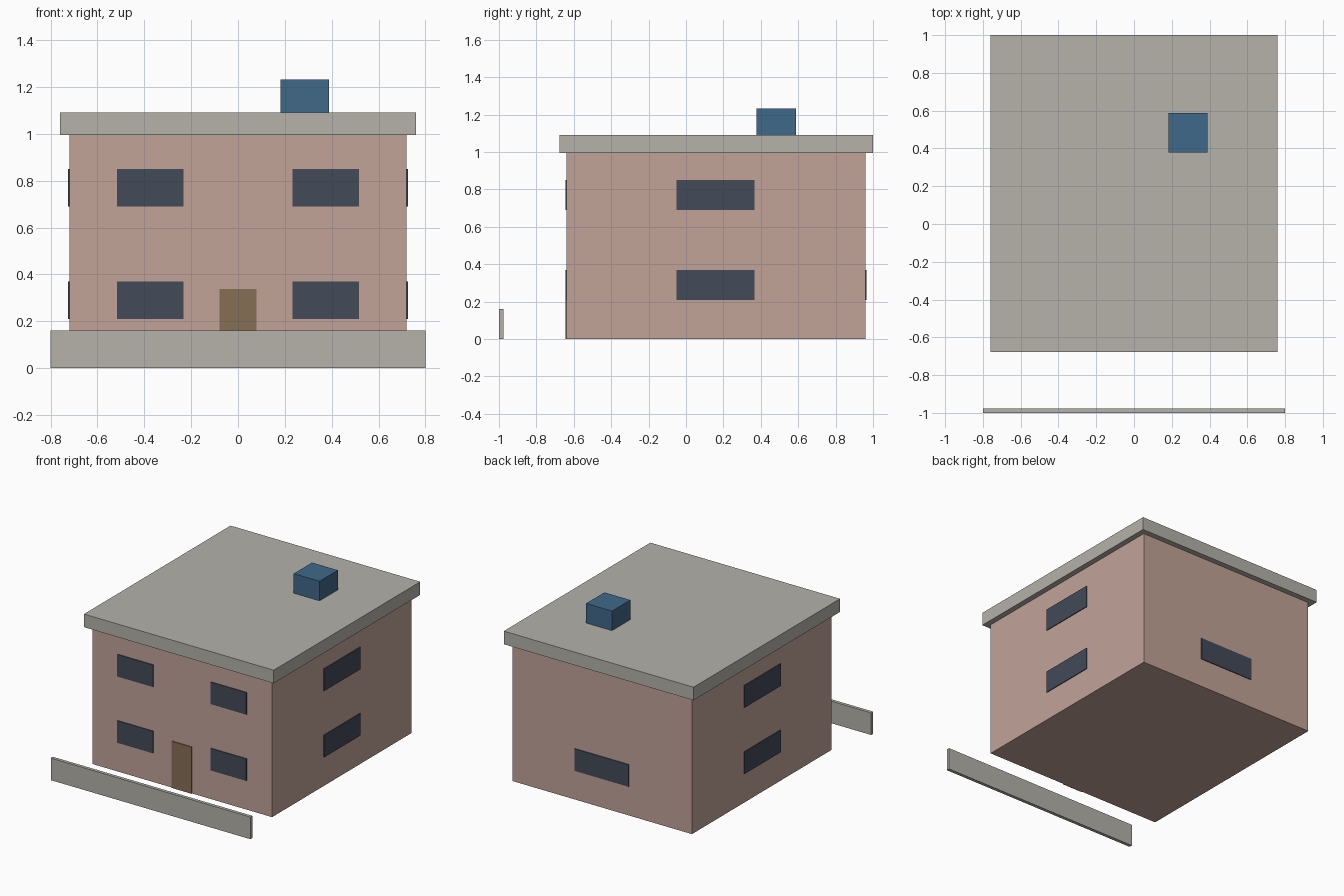
import bpy

if "Cube" in bpy.data.objects:
    bpy.data.objects.remove(bpy.data.objects["Cube"])


def material(name, rgb):
    # 8-bit sRGB to linear
    lin = [((c / 255 + 0.055) / 1.055) ** 2.4 for c in rgb]
    m = bpy.data.materials.new(name)
    m.diffuse_color = (*lin, 1)
    m.use_nodes = True
    m.node_tree.nodes["Principled BSDF"].inputs["Base Color"].default_value = m.diffuse_color
    return m


CONCRETE = material("concrete_grey", (181, 178, 170))
PLASTER = material("wall_pink", (194, 163, 152))
GLASS = material("window_dark_blue", (66, 74, 88))
WOOD = material("door_brown", (134, 110, 84))
BLUE = material("vent_blue", (64, 104, 138))


def box(name, x, y, z, mat):
    """Box from (min, max) ranges on each axis."""
    bpy.ops.mesh.primitive_cube_add(size=1, location=[sum(r) / 2 for r in (x, y, z)])
    ob = bpy.context.object
    ob.name = name
    ob.scale = [r[1] - r[0] for r in (x, y, z)]
    bpy.ops.object.transform_apply(location=False, rotation=False, scale=True)
    ob.data.materials.append(mat)
    return ob


W, FRONT, BACK = 0.72, -0.638, 0.96   # wall half width, front and back y
T = 0.006                             # plate projection

# Main masses
box("walls", (-W, W), (FRONT, BACK), (0, 0.995), PLASTER)
box("roof_slab", (-0.76, 0.76), (-0.677, 1.0), (0.995, 1.09), CONCRETE)
box("roof_box", (0.182, 0.389), (0.378, 0.587), (1.09, 1.232), BLUE)
box("garden_wall", (-0.8, 0.8), (-1.0, -0.976), (0, 0.16), CONCRETE)

# Door plate
box("door", (-0.08, 0.08), (FRONT - T, FRONT + 0.002), (0, 0.338), WOOD)

# Windows: two floors on the front and both sides
for floor, z in (("lower", (0.21, 0.37)), ("upper", (0.69, 0.85))):
    for side, s in (("left", -1), ("right", 1)):
        box(f"front_window_{floor}_{side}", sorted((s * 0.232, s * 0.517)),
            (FRONT - T, FRONT + 0.002), z, GLASS)
        box(f"side_window_{floor}_{side}", sorted((s * (W - 0.002), s * (W + T))),
            (-0.05, 0.367), z, GLASS)

# Single back window
box("back_window", (-0.217, 0.217), (BACK - 0.002, BACK + T), (0.21, 0.37), GLASS)
